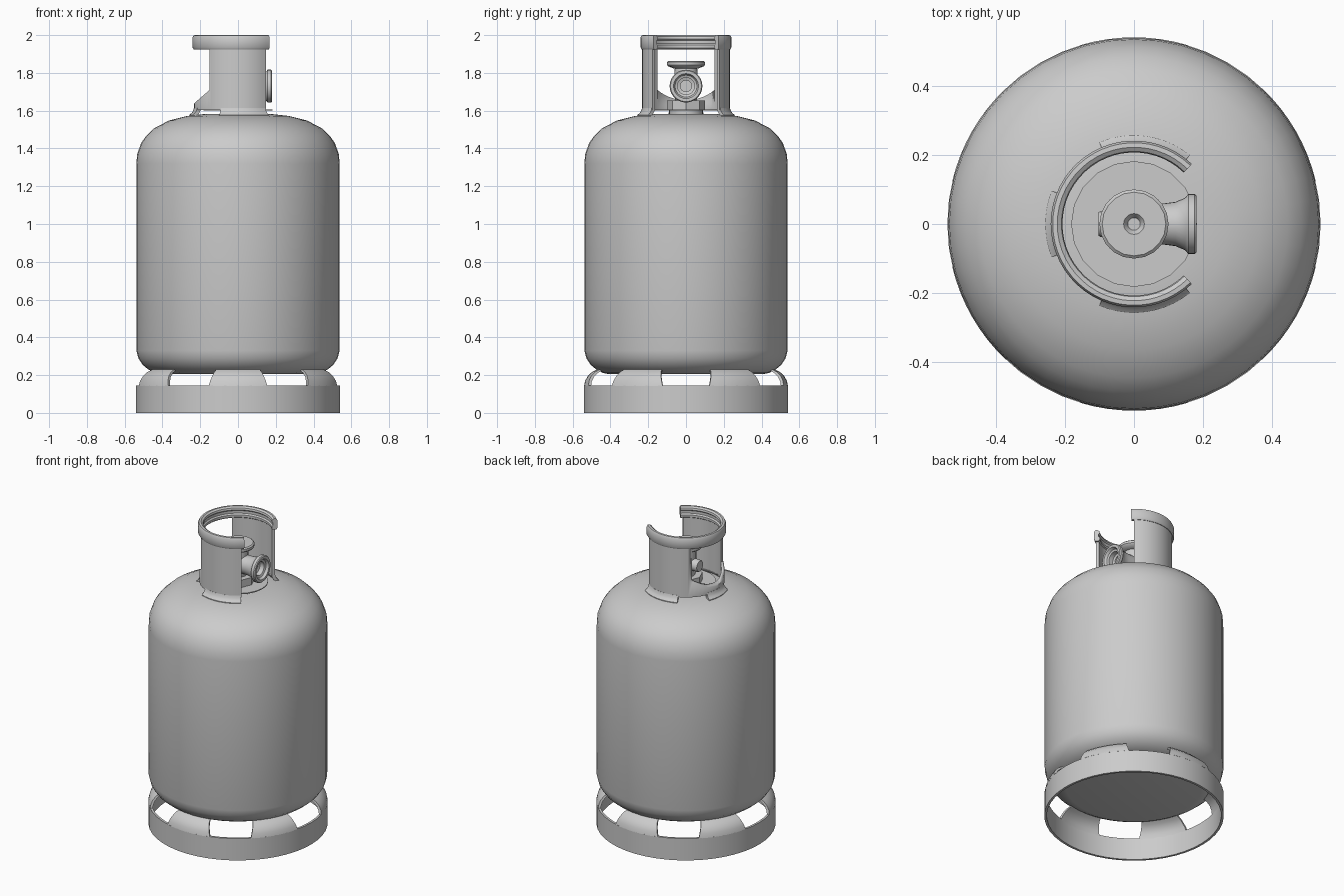
import bpy, bmesh
from math import radians, sin, cos, pi
from mathutils import Matrix

if "Cube" in bpy.data.objects:
    bpy.data.objects.remove(bpy.data.objects["Cube"])


def finish(name, bm, matrix=None, angle=35):
    bmesh.ops.remove_doubles(bm, verts=bm.verts, dist=1e-5)
    bmesh.ops.recalc_face_normals(bm, faces=bm.faces)
    if matrix:
        bm.transform(matrix)
    me = bpy.data.meshes.new(name)
    bm.to_mesh(me)
    bm.free()
    ob = bpy.data.objects.new(name, me)
    bpy.context.collection.objects.link(ob)
    bpy.ops.object.select_all(action='DESELECT')
    bpy.context.view_layer.objects.active = ob
    ob.select_set(True)
    bpy.ops.object.shade_smooth_by_angle(angle=radians(angle))
    return ob


def lathe(name, profile, steps=48, a0=0, a1=360, matrix=None):
    """Turn an (r, z) profile; off-axis profiles are closed loops, partial turns get end caps."""
    bm = bmesh.new()
    full = a1 - a0 == 360
    on_axis = profile[0][0] == 0 and profile[-1][0] == 0
    n = len(profile)
    cols = []
    for i in range(steps if full else steps + 1):
        a = radians(a0 + (a1 - a0) * i / steps)
        cols.append([bm.verts.new((r * cos(a), r * sin(a), z)) for r, z in profile])
    for i in range(steps):
        c, d = cols[i], cols[(i + 1) % len(cols)]
        for j in range(n - 1 if on_axis else n):
            k = (j + 1) % n
            bm.faces.new((c[j], d[j], d[k], c[k]))
    if not full:
        bm.faces.new(cols[0])
        bm.faces.new(cols[-1])
    return finish(name, bm, matrix)


def tab(name, levels, centre, thick, steps=8):
    """Curved tab: each level is (outer radius, z, half angle)."""
    bm = bmesh.new()
    rows = []
    for r, z, half in levels:
        row = []
        for i in range(steps + 1):
            a = radians(centre - half + 2 * half * i / steps)
            row.append([bm.verts.new(((r - t) * cos(a), (r - t) * sin(a), z - t * 0.3))
                        for t in (0, thick)])
        rows.append(row)
    for p, q in zip(rows, rows[1:]):
        for i in range(steps):
            for s in (0, 1):
                bm.faces.new((p[i][s], p[i + 1][s], q[i + 1][s], q[i][s]))
        for i in (0, steps):
            bm.faces.new((p[i][0], p[i][1], q[i][1], q[i][0]))
    for row in (rows[0], rows[-1]):
        for i in range(steps):
            bm.faces.new((row[i][0], row[i + 1][0], row[i + 1][1], row[i][1]))
    return finish(name, bm)


# Tank
lathe("tank", [(0, .205), (.41, .205), (.44, .212), (.475, .23), (.505, .255), (.527, .288),
               (.538, .33), (.538, 1.32), (.534, 1.37), (.512, 1.43), (.485, 1.468),
               (.445, 1.506), (.365, 1.548), (.27, 1.572), (.18, 1.582), (0, 1.585)], 48)

# Foot ring with six tabs that curl in to the tank
lathe("foot_ring", [(.54, 0), (.54, .145), (.525, .145), (.525, 0)], 48)
for k in range(6):
    tab("foot_tab_%d" % (k + 1), [(.54, .143, 16.7), (.534, .17, 16), (.52, .195, 15.2),
                                  (.497, .217, 14.6), (.465, .233, 14)], 30 + 60 * k, .015)

# Guard collar wall, open towards +x
wall = lathe("collar_wall", [(.213, 1.603), (.232, 1.603), (.232, 1.94), (.213, 1.94)], 40, 50, 310)

# Window in the collar on the -x side
bm = bmesh.new()
xz = [(-.3, 1.928), (-.15, 1.928), (-.15, 1.71), (-.24, 1.632), (-.3, 1.632)]
f = bm.faces.new([bm.verts.new((x, -.4, z)) for x, z in xz])
ext = bmesh.ops.extrude_face_region(bm, geom=[f])
bmesh.ops.translate(bm, vec=(0, .8, 0),
                    verts=[v for v in ext["geom"] if isinstance(v, bmesh.types.BMVert)])
cutter = finish("window_cutter", bm)
cutter.hide_render = True
mod = wall.modifiers.new("window", 'BOOLEAN')
mod.operation = 'DIFFERENCE'
mod.object = cutter
mod.solver = 'EXACT'
bpy.context.view_layer.objects.active = wall
bpy.ops.object.modifier_apply(modifier=mod.name)
bpy.data.objects.remove(cutter)

# Rolled rim on the collar
lathe("collar_rim", [(.215, 1.925), (.235, 1.925), (.241, 1.935), (.241, 1.988), (.235, 1.999),
                     (.222, 2.0), (.21, 1.992), (.207, 1.98), (.215, 1.972), (.215, 1.955),
                     (.207, 1.947), (.207, 1.932)], 40, 46, 314)

# Collar feet welded to the tank
for i, (c, half) in enumerate([(180, 22), (82, 31), (278, 31)]):
    tab("collar_foot_%d" % (i + 1), [(.233, 1.615, half), (.237, 1.6, half), (.245, 1.588, half),
                                     (.257, 1.578, half), (.257, 1.565, half)], c, .02, 10)

# Valve: seat plate, boss, nut, stem and hand wheel
lathe("valve_plate", [(0, 1.6), (.182, 1.6), (.182, 1.606), (0, 1.606)], 20)
lathe("valve_boss", [(0, 1.57), (.09, 1.57), (.09, 1.61), (0, 1.61)], 24)
lathe("valve_nut", [(0, 1.605), (.1, 1.605), (.1, 1.655), (0, 1.655)], 8)
lathe("valve_stem", [(0, 1.65), (.055, 1.65), (.062, 1.68), (.062, 1.8), (.058, 1.835),
                     (0, 1.835)], 20)
lathe("hand_wheel", [(0, 1.822), (.062, 1.822), (.095, 1.835), (.1, 1.842), (.1, 1.857),
                     (.092, 1.864), (.03, 1.864), (.025, 1.858), (.018, 1.845), (0, 1.845)], 20)

# Flared outlet along +x and plug along -x
to_x = Matrix.Translation((0, 0, 1.73)) @ Matrix.Rotation(pi / 2, 4, 'Y')
lathe("valve_outlet", [(0, 0), (.058, 0), (.06, .09), (.064, .12), (.076, .148), (.087, .157),
                       (.087, .175), (.082, .181), (.066, .181), (.058, .165), (.045, .16),
                       (.045, .13), (.03, .125), (.03, .09), (0, .09)], 28, matrix=to_x)
lathe("valve_plug", [(0, 0), (.038, 0), (.038, -.096), (.034, -.102), (0, -.102)], 16, matrix=to_x)
